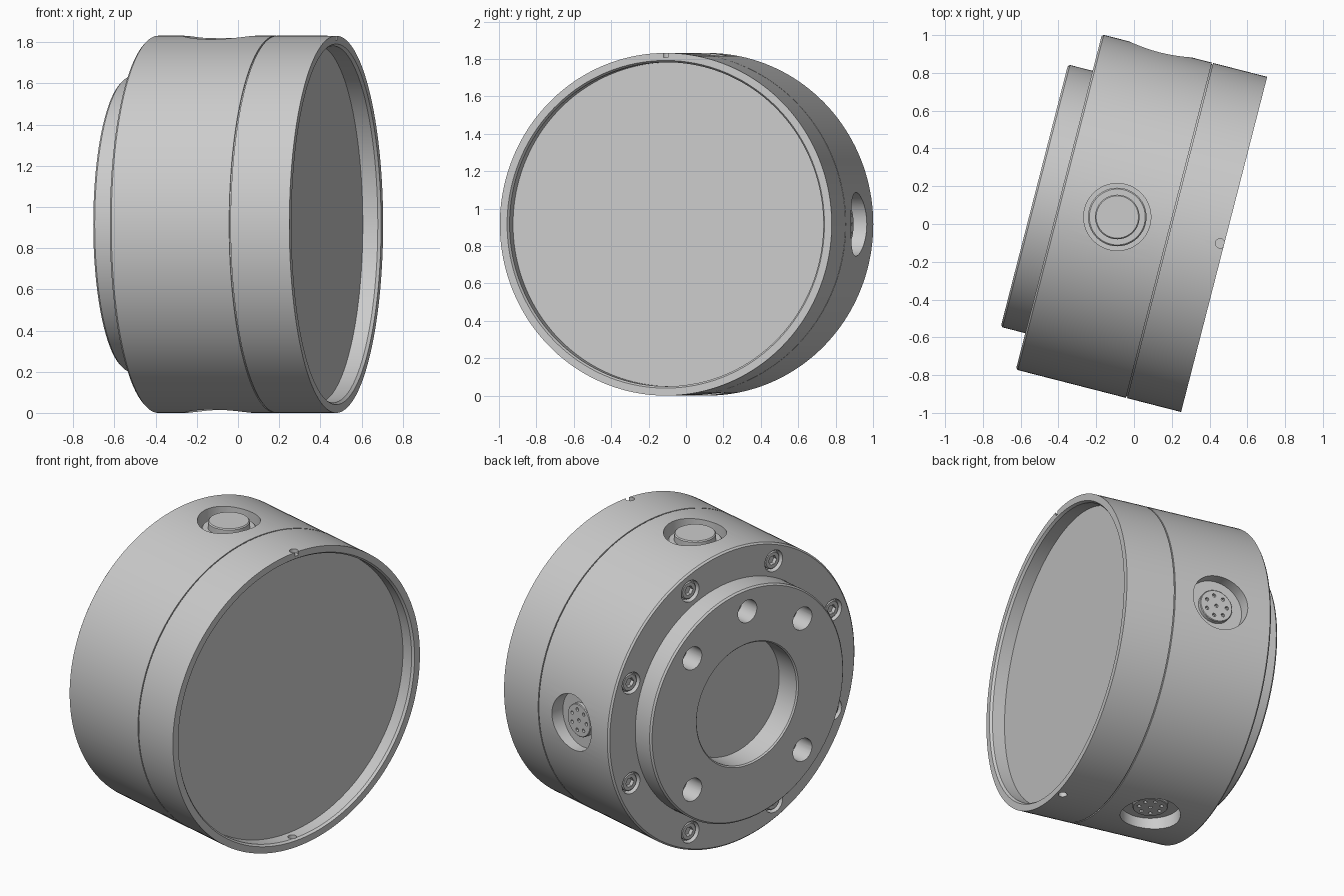
import bpy, bmesh, math
from mathutils import Matrix, Vector

if "Cube" in bpy.data.objects:
    bpy.data.objects.remove(bpy.data.objects["Cube"])

R = 0.916
# Model space: local x = cylinder axis, turned about z and lifted onto the ground
WORLD = Matrix.Translation((0.0035, 0.0135, R)) @ Matrix.Rotation(math.radians(-14.4), 4, 'Z')

grey = bpy.data.materials.new("machined_grey")
grey.diffuse_color = (0.6, 0.6, 0.6, 1)
grey.use_nodes = True
grey.node_tree.nodes["Principled BSDF"].inputs["Base Color"].default_value = grey.diffuse_color


def lathe(bm, profile, steps, mat=Matrix()):
    """Turn (height, radius) points around local x and cap both ends."""
    rings = []
    for h, r in profile:
        rings.append([bm.verts.new(mat @ Vector((h, r * math.cos(2 * math.pi * i / steps),
                                                 r * math.sin(2 * math.pi * i / steps))))
                      for i in range(steps)])
    for a, b in zip(rings, rings[1:]):
        for i in range(steps):
            j = (i + 1) % steps
            bm.faces.new((a[i], a[j], b[j], b[i]))
    bm.faces.new(rings[0])
    bm.faces.new(rings[-1])


def make(name, bm):
    bmesh.ops.recalc_face_normals(bm, faces=bm.faces)
    me = bpy.data.meshes.new(name)
    bm.to_mesh(me)
    bm.free()
    me.materials.append(grey)
    ob = bpy.data.objects.new(name, me)
    ob.matrix_world = WORLD
    bpy.context.collection.objects.link(ob)
    return ob


def activate(ob):
    bpy.ops.object.select_all(action='DESELECT')
    ob.select_set(True)
    bpy.context.view_layer.objects.active = ob


def cut(ob, cutter):
    mod = ob.modifiers.new("cut", 'BOOLEAN')
    mod.operation = 'DIFFERENCE'
    mod.solver = 'EXACT'
    mod.object = cutter
    activate(ob)
    bpy.ops.object.modifier_apply(modifier=mod.name)
    bpy.data.objects.remove(cutter)


def smooth(ob):
    activate(ob)
    bpy.ops.object.shade_smooth_by_angle(angle=math.radians(30))


def radial(u, direction):
    """Frame on the axis at u whose local x points outwards."""
    q = Vector((1, 0, 0)).rotation_difference(Vector(direction))
    return Matrix.Translation((u, 0, 0)) @ q.to_matrix().to_4x4()


def around(radius, degrees):
    a = math.radians(degrees)
    return Matrix.Translation((0, radius * math.cos(a), radius * math.sin(a)))


TOP, BOTTOM, SIDE = (0, 0, 1), (0, 0, -1), (0, 1, 0)
PORT_U = -0.095
screw_spots = [around(0.81, 22.5 + 45 * k) for k in range(8)]

# Housing: bore, rear flange, seam groove and recessed front in one turned profile
bm = bmesh.new()
lathe(bm, [(-0.391, 0.37), (-0.54, 0.37), (-0.548, 0.378), (-0.548, 0.707), (-0.538, 0.717),
           (-0.414, 0.717), (-0.414, 0.906), (-0.404, R), (0.187, R), (0.187, R - 0.008),
           (0.194, R - 0.008), (0.194, R), (0.489, R), (0.489, 0.876), (0.475, 0.866),
           (0.40, 0.866)], 160)
housing = make("housing", bm)

# All holes in the housing
bm = bmesh.new()
lathe(bm, [(0.80, 0.178), (1.0, 0.178)], 48, radial(PORT_U, TOP))
for d in (BOTTOM, SIDE):
    lathe(bm, [(0.835, 0.17), (1.0, 0.17)], 48, radial(PORT_U, d))
lathe(bm, [(0.892, 0.025), (1.0, 0.025)], 20, radial(0.467, TOP))
lathe(bm, [(0.80, 0.025), (1.0, 0.025)], 20, radial(0.452, BOTTOM))
for deg in (45, 90, 135, 225, 315):
    lathe(bm, [(-0.60, 0.07), (-0.42, 0.07)], 32, around(0.577, deg))
for m in screw_spots:
    lathe(bm, [(-0.50, 0.066), (-0.37, 0.066)], 32, m)
cut(housing, make("housing_cutter", bm))
smooth(housing)

# Rear screws with hexagonal sockets
bm, sockets = bmesh.new(), bmesh.new()
for m in screw_spots:
    lathe(bm, [(-0.365, 0.054), (-0.398, 0.054), (-0.404, 0.048)], 32, m)
    lathe(sockets, [(-0.45, 0.03), (-0.38, 0.03)], 6, m)
screws = make("rear_screws", bm)
cut(screws, make("socket_cutter", sockets))
smooth(screws)

# Top button with stepped collar
bm = bmesh.new()
lathe(bm, [(0.79, 0.155), (0.855, 0.155), (0.862, 0.148), (0.862, 0.132), (0.862, 0.118),
           (0.900, 0.118), (0.906, 0.112)], 48, radial(PORT_U, TOP))
smooth(make("top_button", bm))

# Connectors on the side and bottom: round insert with eight pin holes
for name, d in (("side_connector", SIDE), ("bottom_connector", BOTTOM)):
    frame = radial(PORT_U, d)
    bm, pins = bmesh.new(), bmesh.new()
    lathe(bm, [(0.82, 0.10), (0.858, 0.10), (0.862, 0.096)], 40, frame)
    spots = [Matrix()] + [around(0.065, 360 * k / 7) for k in range(7)]
    for s in spots:
        lathe(pins, [(0.845, 0.011), (0.90, 0.011)], 12, frame @ s)
    insert = make(name, bm)
    cut(insert, make(name + "_cutter", pins))
    smooth(insert)
